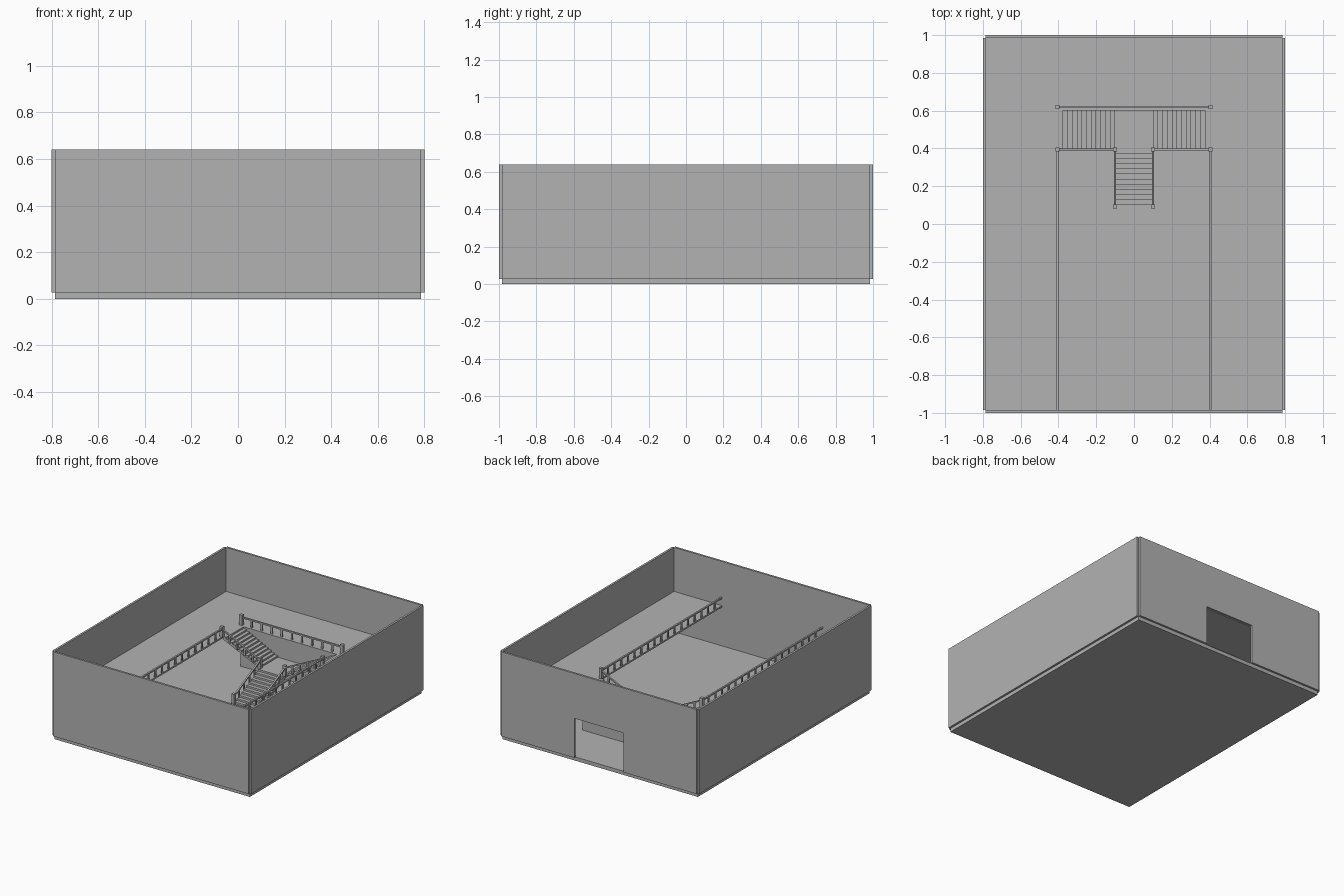
import bpy, bmesh, math
from mathutils import Vector

cube = bpy.data.objects.get("Cube")
if cube:
    bpy.data.objects.remove(cube, do_unlink=True)

grey = bpy.data.materials.new("plain_grey")
grey.use_nodes = True
COLOR = (0.45, 0.45, 0.45, 1)
grey.diffuse_color = COLOR
grey.node_tree.nodes["Principled BSDF"].inputs["Base Color"].default_value = COLOR

GROUND, LANDING, UPPER, TOP = 0.027, 0.172, 0.32, 0.64
POST_H, RAIL_H = 0.075, 0.06


def finish(name, bm):
    bmesh.ops.recalc_face_normals(bm, faces=bm.faces)
    mesh = bpy.data.meshes.new(name)
    bm.to_mesh(mesh)
    bm.free()
    mesh.materials.append(grey)
    obj = bpy.data.objects.new(name, mesh)
    bpy.context.collection.objects.link(obj)
    return obj


def add_box(bm, lo, hi):
    verts = bmesh.ops.create_cube(bm, size=1)["verts"]
    for v in verts:
        v.co = Vector([lo[i] if v.co[i] < 0 else hi[i] for i in range(3)])


def boxes(name, *pairs):
    bm = bmesh.new()
    for lo, hi in pairs:
        add_box(bm, lo, hi)
    return finish(name, bm)


def prism(bm, profile, offset):
    """Extrude a closed outline along an offset."""
    face = bm.faces.new([bm.verts.new(p) for p in profile])
    new = bmesh.ops.extrude_face_region(bm, geom=[face])["geom"]
    bmesh.ops.translate(bm, vec=offset,
                        verts=[g for g in new if isinstance(g, bmesh.types.BMVert)])


def flight(name, start, run, rise, steps, width):
    """Stepped flight with a sloping underside."""
    start, run, width = Vector(start), Vector(run), Vector(width)
    up = Vector((0, 0, rise / steps))
    pts = [start.copy()]
    for i in range(steps):
        pts.append(start + run * i / steps + up * (i + 1))
        pts.append(start + run * (i + 1) / steps + up * (i + 1))
    end = pts[-1]
    pts += [end - up * 1.8, start + run / steps * 0.8]
    bm = bmesh.new()
    prism(bm, pts, width)
    return finish(name, bm)


def railing(name, a, b, count, posts=(True, True)):
    """Handrail on evenly spaced balusters, with square end posts."""
    a, b = Vector(a), Vector(b)
    across = Vector((b.y - a.y, a.x - b.x, 0)).normalized() * 0.006
    along = (b - a).normalized()
    bm = bmesh.new()
    # handrail
    low, high = Vector((0, 0, RAIL_H - 0.01)), Vector((0, 0, RAIL_H))
    prism(bm, [a + low - across, b + low - across,
               b + high - across, a + high - across], across * 2)
    # balusters
    for i in range(1, count):
        p = a.lerp(b, i / count)
        d = Vector((along.x, along.y, 0)) * 0.007
        ext = [abs(d[k]) + abs(across[k]) * 0.6 for k in range(2)]
        add_box(bm, (p.x - ext[0], p.y - ext[1], p.z - 0.003),
                (p.x + ext[0], p.y + ext[1], p.z + RAIL_H - 0.005))
    # end posts
    for p, wanted in zip((a, b), posts):
        if wanted:
            add_box(bm, (p.x - 0.011, p.y - 0.011, p.z - 0.003),
                    (p.x + 0.011, p.y + 0.011, p.z + POST_H))
    return finish(name, bm)


# ground floor slab and outer walls, corners left notched
boxes("ground_floor", ((-0.785, -0.985, 0), (0.785, 0.985, GROUND)))
boxes("front_wall", ((-0.785, -1, GROUND), (0.785, -0.985, TOP)))
for side, s in (("left", 1), ("right", -1)):
    x0, x1 = sorted((s * 0.785, s * 0.8))
    boxes(side + "_wall", ((x0, -0.985, GROUND), (x1, 0.985, TOP)))

# back wall with a doorway
DOOR_W, DOOR_TOP = 0.197, 0.313
bm = bmesh.new()
prism(bm, [(x, 0.985, z) for x, z in (
    (-0.785, GROUND), (-DOOR_W, GROUND), (-DOOR_W, DOOR_TOP), (DOOR_W, DOOR_TOP),
    (DOOR_W, GROUND), (0.785, GROUND), (0.785, TOP), (-0.785, TOP))], (0, 0.015, 0))
finish("back_wall", bm)

# upper floor: U-shaped gallery around the open hall
bm = bmesh.new()
prism(bm, [(x, y, UPPER - 0.012) for x, y in (
    (-0.785, -0.985), (-0.4, -0.985), (-0.4, 0.61), (0.4, 0.61),
    (0.4, -0.985), (0.785, -0.985), (0.785, 0.985), (-0.785, 0.985))], (0, 0, 0.012))
finish("gallery_floor", bm)

# wall behind the stairs and the half landing
boxes("stair_back_wall", ((-0.4, 0.6, GROUND), (0.4, 0.615, UPPER)))
boxes("stair_landing", ((-0.1, 0.4, LANDING - 0.02), (0.1, 0.6, LANDING)))

# stair flights
flight("lower_flight", (-0.1, 0.1, GROUND), (0, 0.3, 0), LANDING - GROUND, 11, (0.2, 0, 0))
for side, s in (("left", 1), ("right", -1)):
    flight(side + "_upper_flight", (s * 0.1, 0.4, LANDING), (s * 0.3, 0, 0),
           UPPER - LANDING, 12, (0, 0.2, 0))
    # railings on this side
    railing(side + "_lower_stair_railing", (s * 0.1, 0.093, GROUND), (s * 0.1, 0.395, LANDING), 5)
    railing(side + "_upper_stair_railing", (s * 0.1, 0.395, LANDING), (s * 0.405, 0.395, UPPER),
            5, (False, False))
    railing(side + "_gallery_railing", (s * 0.405, 0.395, UPPER), (s * 0.405, -0.985, UPPER),
            18, (True, False))
railing("back_gallery_railing", (-0.405, 0.619, UPPER), (0.405, 0.619, UPPER), 10)
